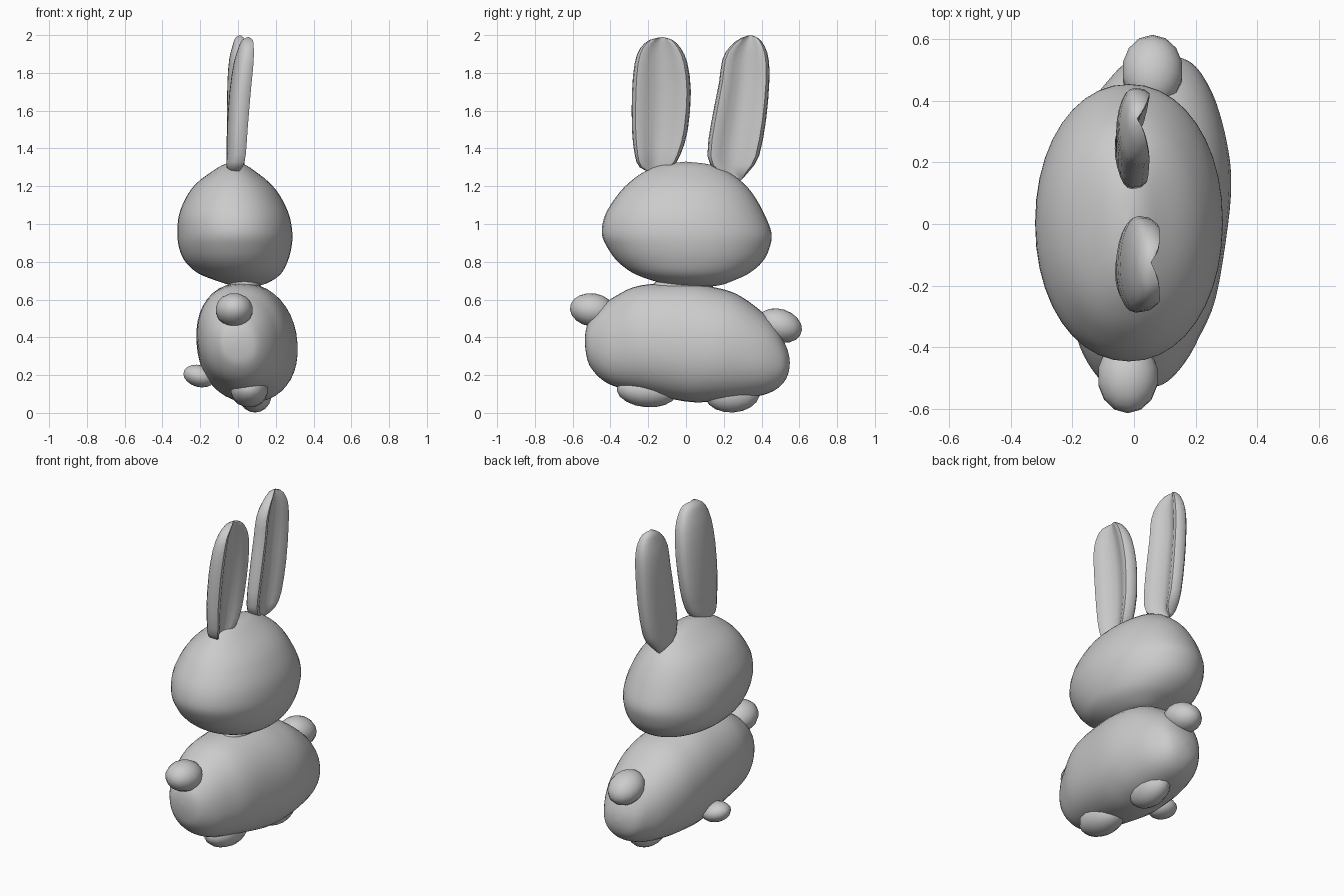
import bpy, bmesh, math
from mathutils import Vector

cube = bpy.data.objects.get("Cube")
if cube:
    bpy.data.objects.remove(cube, do_unlink=True)

GREY = (0.6, 0.6, 0.6, 1.0)
mat = bpy.data.materials.new("soft grey")
mat.use_nodes = True
mat.diffuse_color = GREY
mat.node_tree.nodes["Principled BSDF"].inputs["Base Color"].default_value = GREY


def finish(bm, name, angle=40):
    bmesh.ops.recalc_face_normals(bm, faces=bm.faces)
    me = bpy.data.meshes.new(name)
    bm.to_mesh(me)
    bm.free()
    me.materials.append(mat)
    ob = bpy.data.objects.new(name, me)
    bpy.context.collection.objects.link(ob)
    bpy.ops.object.select_all(action='DESELECT')
    ob.select_set(True)
    bpy.context.view_layer.objects.active = ob
    bpy.ops.object.shade_smooth_by_angle(angle=math.radians(angle))
    return ob


def resample(stations, steps):
    """Catmull-Rom interpolation through the stations."""
    st = [Vector(s) for s in stations]
    out = []
    for i in range(len(st) - 1):
        p0, p1, p2, p3 = st[max(i - 1, 0)], st[i], st[i + 1], st[min(i + 2, len(st) - 1)]
        for k in range(steps):
            t = k / steps
            out.append(0.5 * (2 * p1 + (p2 - p0) * t + (2 * p0 - 5 * p1 + 4 * p2 - p3) * t * t
                              + (3 * p1 - p0 - 3 * p2 + p3) * t ** 3))
    return out + [st[-1]]


def loft(name, stations, place, sides, steps):
    """Skin closed rings; the first and last stations are poles."""
    bm = bmesh.new()
    rows = resample(stations, steps)
    rings = [[bm.verts.new(place(s, 2 * math.pi * j / sides)) for j in range(sides)]
             for s in rows[1:-1]]
    for a, b in zip(rings, rings[1:]):
        for j in range(sides):
            n = (j + 1) % sides
            bm.faces.new((a[j], a[n], b[n], b[j]))
    for s, ring in ((rows[0], rings[0]), (rows[-1], rings[-1])):
        pole = bm.verts.new(place(s, 0))
        for j in range(sides):
            bm.faces.new((pole, ring[j], ring[(j + 1) % sides]))
    return finish(bm, name)


def blob(name, centre, radii, tilt=(0, 0), segs=14, rings=9):
    bm = bmesh.new()
    bmesh.ops.create_uvsphere(bm, u_segments=segs, v_segments=rings, radius=1)
    ob = finish(bm, name)
    ob.location, ob.scale = centre, radii
    ob.rotation_euler = (math.radians(tilt[0]), math.radians(tilt[1]), 0)


def full(v, p):
    """Slightly squared sine or cosine for plumper sections."""
    return math.copysign(abs(v) ** p, v)


# Body: rings along y, given as y, bottom z, top z, low x, high x
def body_point(s, a):
    y, z0, z1, x0, x1 = s
    dz = (z1 - z0) / 2 * full(math.sin(a), .92)
    return ((x0 + x1) / 2 + (x1 - x0) / 2 * full(math.cos(a), .92) - 0.06 * dz, y,
            (z0 + z1) / 2 + dz)


loft("body", [
    (-.536, .385, .385, -.01, -.01), (-.53, .32, .44, -.07, .06), (-.51, .25, .49, -.105, .11),
    (-.45, .18, .56, -.15, .165), (-.37, .138, .62, -.185, .21), (-.24, .11, .675, -.212, .265),
    (0, .06, .688, -.22, .305), (.15, .06, .665, -.212, .315), (.27, .07, .628, -.19, .30),
    (.39, .09, .545, -.14, .268), (.47, .12, .465, -.08, .23), (.52, .165, .375, -.03, .19),
    (.543, .215, .315, .03, .14), (.55, .265, .265, .085, .085)], body_point, 40, 4)


# Head: rings along z, given as z, low x, high x, low y, high y
def head_point(s, a):
    z, x0, x1, y0, y1 = s
    return ((x0 + x1) / 2 + (x1 - x0) / 2 * full(math.cos(a), .96),
            (y0 + y1) / 2 + (y1 - y0) / 2 * full(math.sin(a), .96), z)


loft("head", [
    (.668, .04, .04, .05, .05), (.674, -.03, .115, -.07, .17), (.70, -.115, .18, -.175, .25),
    (.74, -.212, .23, -.28, .335), (.80, -.279, .262, -.36, .405), (.87, -.311, .282, -.413, .441),
    (.95, -.321, .288, -.446, .453), (1.05, -.312, .27, -.427, .416), (1.15, -.27, .222, -.365, .36),
    (1.22, -.215, .165, -.30, .30), (1.28, -.135, .09, -.215, .215), (1.315, -.075, .035, -.12, .125),
    (1.33, -.02, -.02, 0, 0)], head_point, 40, 4)


# Ears: rings along z (z, centre y, half width, centre x, half depth), hollowed on the +x side
def ear_point(s, a):
    z, cy, ry, cx, rx = s
    d = math.sin(a)
    depth = 2.3 * d - 2.2 * d ** 3 if d > 0 else d
    return (cx + rx * depth, cy + ry * math.cos(a), z)


loft("right_ear", [
    (1.26, -.16, 0, -.02, 0), (1.30, -.16, .085, -.015, .045), (1.37, -.15, .122, -.005, .053),
    (1.5, -.138, .148, 0, .058), (1.7, -.13, .156, .015, .06), (1.85, -.132, .14, .033, .056),
    (1.93, -.135, .108, .045, .044), (1.975, -.132, .06, .052, .03), (1.99, -.125, 0, .055, 0)],
    ear_point, 24, 2)
loft("left_ear", [
    (1.23, .29, 0, -.02, 0), (1.28, .25, .085, -.015, .045), (1.36, .25, .137, -.008, .052),
    (1.55, .28, .144, -.003, .056), (1.75, .308, .133, 0, .056), (1.87, .315, .123, .005, .052),
    (1.94, .325, .092, .01, .04), (1.985, .337, .045, .01, .025), (2.0, .342, 0, .01, 0)],
    ear_point, 24, 2)

# Neck joining head and body
blob("neck", (.035, -.015, .675), (.085, .16, .045), segs=24, rings=12)

# Limbs and tail
blob("right_arm", (-.02, -.495, .545), (.10, .12, .088), (-8, 0))
blob("left_arm", (.06, .495, .462), (.10, .122, .088), (-18, 0))
blob("right_foot", (.06, -.208, .118), (.10, .16, .088), (-5, 0))
blob("left_foot", (.09, .245, .098), (.09, .145, .096), (3, 0))
blob("tail", (-.205, 0, .195), (.088, .08, .058), (0, 15))
